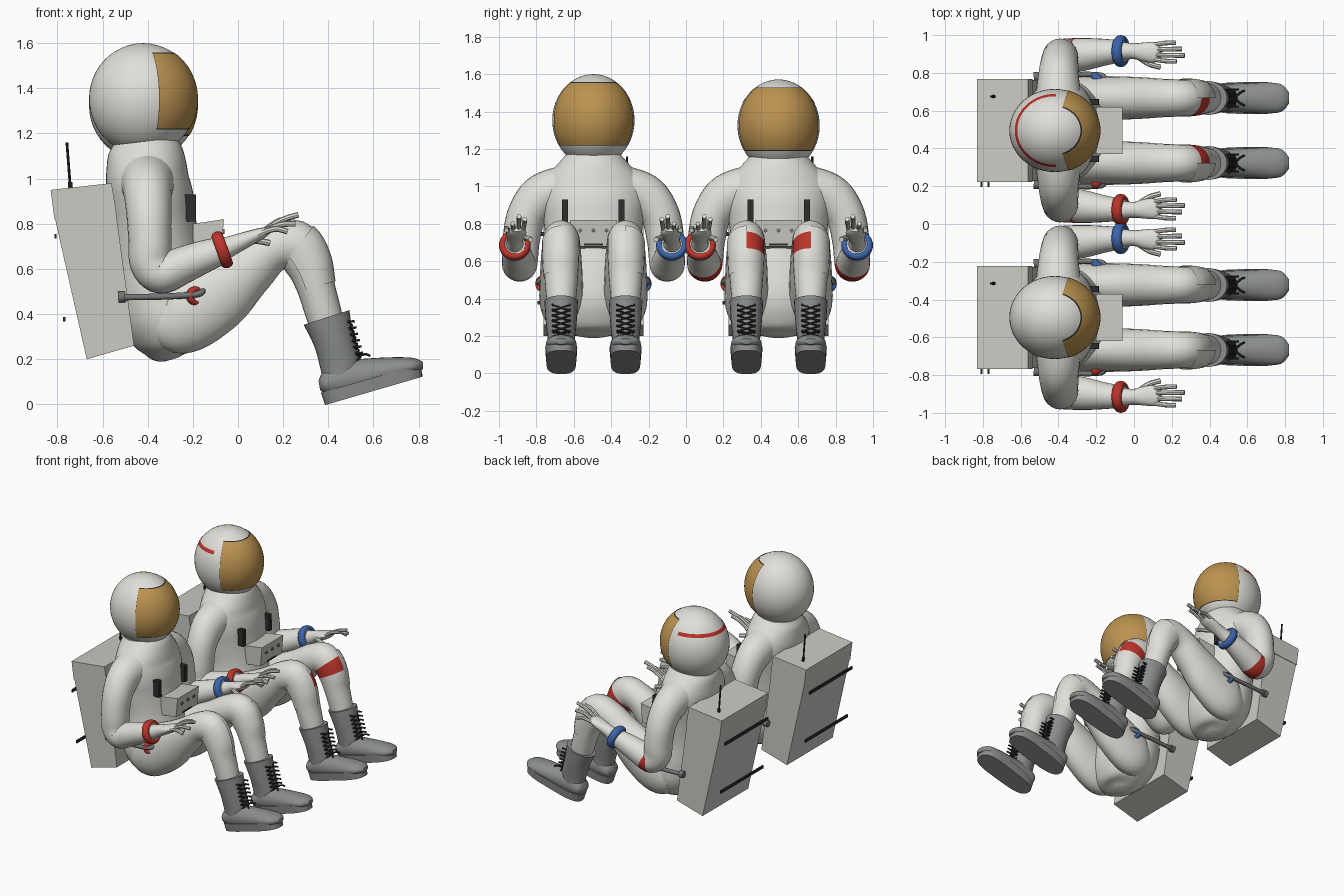
import bpy, bmesh
from math import sin, cos, pi, radians, sqrt
from mathutils import Vector

if "Cube" in bpy.data.objects:
    bpy.data.objects.remove(bpy.data.objects["Cube"])


def material(name, r, g, b):
    m = bpy.data.materials.new(name)
    m.use_nodes = True
    m.diffuse_color = (r, g, b, 1)
    m.node_tree.nodes["Principled BSDF"].inputs["Base Color"].default_value = (r, g, b, 1)
    return m


SUIT = material("suit white", .75, .74, .69)
PACK = material("pack grey", .6, .59, .55)
GOLD = material("visor gold", .5, .29, .08)
RED = material("red", .5, .035, .025)
BLUE = material("blue", .045, .13, .4)
BOOT = material("boot grey", .26, .27, .27)
TUBE = material("tube grey", .17, .18, .18)
DARK = material("dark trim", .025, .027, .027)

base = Vector((0, 0, 0))  # place of the figure being built


def finish(name, bm, mats, angle=40):
    bmesh.ops.recalc_face_normals(bm, faces=bm.faces)
    me = bpy.data.meshes.new(name)
    bm.to_mesh(me)
    bm.free()
    for m in mats:
        me.materials.append(m)
    ob = bpy.data.objects.new(name, me)
    bpy.context.scene.collection.objects.link(ob)
    ob.location = base
    bpy.ops.object.select_all(action='DESELECT')
    ob.select_set(True)
    bpy.context.view_layer.objects.active = ob
    bpy.ops.object.shade_smooth_by_angle(angle=radians(angle))
    return ob


def spline(pts, steps):
    """Catmull-Rom curve through tuples of any length, as (t, values)."""
    out = []
    for i in range(len(pts) - 1):
        a, b, c, d = (pts[max(0, min(len(pts) - 1, i + k))] for k in (-1, 0, 1, 2))
        for j in range(steps):
            u = j / steps
            out.append((i + u, [q + .5 * u * (r - p + u * (2 * p - 5 * q + 4 * r - s + u * (3 * (q - r) + s - p)))
                                for p, q, r, s in zip(a, b, c, d)]))
    return out + [(len(pts) - 1, list(pts[-1]))]


def loft(name, pts, mats, n=24, steps=6, rule=None, keep=None, grow=0):
    """Elliptical rings (x, y, z, sideways radius, other radius) along a smooth path."""
    rings = spline(pts, steps)
    bm = bmesh.new()
    loops = []
    for i, (t, v) in enumerate(rings):
        before, after = rings[max(i - 1, 0)][1], rings[min(i + 1, len(rings) - 1)][1]
        tan = (Vector(after[:3]) - Vector(before[:3])).normalized()
        side = Vector((0, 1, 0))
        side = (side - tan * side.dot(tan)).normalized()
        up = tan.cross(side)
        loops.append([bm.verts.new(Vector(v[:3]) + side * cos(2 * pi * k / n) * (v[3] + grow)
                                   + up * sin(2 * pi * k / n) * (v[4] + grow)) for k in range(n)])
    for i in range(len(loops) - 1):
        for k in range(n):
            ang = 2 * pi * (k + .5) / n
            if keep and not keep(rings[i][0], cos(ang), sin(ang)):
                continue
            f = bm.faces.new((loops[i][k], loops[i][(k + 1) % n], loops[i + 1][(k + 1) % n], loops[i + 1][k]))
            if rule and rule(rings[i][0], cos(ang), sin(ang)):
                f.material_index = 1
    if keep:
        bmesh.ops.delete(bm, geom=[v for v in bm.verts if not v.link_faces], context='VERTS')
    else:
        bm.faces.new(loops[0])
        bm.faces.new(loops[-1])
    return finish(name, bm, mats)


def rod(name, pts, r, mat, n=8, steps=4):
    return loft(name, [(*p, r, r) for p in pts], [mat], n, steps)


def prism(name, profile, y0, y1, mat):
    """Side profile (x, z) pulled from y0 to y1."""
    bm = bmesh.new()
    a, b = ([bm.verts.new((x, y, z)) for x, z in profile] for y in (y0, y1))
    bm.faces.new(a)
    bm.faces.new(b)
    for i in range(len(a)):
        j = (i + 1) % len(a)
        bm.faces.new((a[i], a[j], b[j], b[i]))
    return finish(name, bm, [mat], 30)


def ring(name, centre, axis, major, wide, deep, mat):
    """Rounded band around an axis."""
    bm = bmesh.new()
    q = Vector(axis).to_track_quat('Z', 'Y')
    n, m = 32, 10
    grid = [[bm.verts.new(Vector(centre) + q @ Vector((
        (major + deep * cos(2 * pi * j / m)) * cos(2 * pi * i / n),
        (major + deep * cos(2 * pi * j / m)) * sin(2 * pi * i / n),
        wide * sin(2 * pi * j / m)))) for j in range(m)] for i in range(n)]
    for i in range(n):
        for j in range(m):
            i2, j2 = (i + 1) % n, (j + 1) % m
            bm.faces.new((grid[i][j], grid[i2][j], grid[i2][j2], grid[i][j2]))
    return finish(name, bm, [mat], 60)


def globe(name, cz, mat, scale=1, az=(-180, 180), lat=(-90, 90)):
    """Helmet ellipsoid, or a patch of it between azimuths and latitudes."""
    bm = bmesh.new()
    n, m = 48, 24
    grid = [[bm.verts.new((-.42 + .24 * scale * cos(b) * cos(a), .22 * scale * cos(b) * sin(a),
                           cz + .247 * scale * sin(b)))
             for a in (radians(az[0] + (az[1] - az[0]) * i / n) for i in range(n + 1))]
            for b in (radians(lat[0] + (lat[1] - lat[0]) * j / m) for j in range(m + 1))]
    for j in range(m):
        for i in range(n):
            bm.faces.new((grid[j][i], grid[j][i + 1], grid[j + 1][i + 1], grid[j + 1][i]))
    bmesh.ops.remove_doubles(bm, verts=bm.verts, dist=1e-5)
    return finish(name, bm, [mat], 60)


def arm(side, s, striped, colour):
    path = [(-.40, .12, 1.0, .12, .13), (-.40, .27, .95, .12, .11), (-.395, .355, .85, .105, .1),
            (-.39, .385, .72, .1, .095), (-.385, .39, .63, .095, .095), (-.34, .395, .58, .093, .09),
            (-.25, .405, .615, .085, .083), (-.15, .415, .655, .07, .072), (-.05, .42, .69, .055, .058)]
    loft(side + "_arm", [(x, s * y, z, a, b) for x, y, z, a, b in path], [SUIT, RED],
         rule=(lambda t, c, u: 5 <= t < 5.5) if striped else None)
    ring(side + "_wrist_ring", (-.07, s * .42, .685), (1, 0, .36), .066, .027, .019, colour)
    # glove with four fingers and a thumb
    palm = [(-.07, .42, .685, .05, .05), (.0, .42, .715, .042, .04), (.06, .415, .74, .052, .032),
            (.11, .413, .76, .053, .024), (.14, .413, .77, .03, .012)]
    loft(side + "_glove", [(x, s * y, z, a, b) for x, y, z, a, b in palm], [SUIT], 16)
    for name, d, x, z in (("little", .04, .22, .765), ("ring", .014, .255, .80),
                          ("middle", -.012, .268, .84), ("index", -.036, .225, .825)):
        tip = (x, s * (.413 + d * 1.3), z)
        mid = ((.11 + x) / 2, s * (.413 + d * 1.25), (.765 + z) / 2 + .012)
        rod(f"{side}_{name}_finger", [(.1, s * (.413 + d), .757), mid, tip], .0125, SUIT)
    rod(side + "_thumb", [(.02, s * .39, .725), (.08, s * .352, .725), (.14, s * .335, .715)], .014, SUIT)


def leg(side, s, striped):
    y = s * .172
    path = [(-.36, .38, .08, .11), (-.26, .39, .115, .17), (-.1, .485, .115, .165), (.04, .595, .11, .125),
            (.15, .685, .102, .102), (.25, .705, .098, .112), (.31, .625, .096, .103),
            (.345, .52, .09, .085), (.38, .40, .08, .08), (.41, .3, .07, .07)]
    path = [(x, y, z, a, b) for x, z, a, b in path]
    loft(side + "_leg", path, [SUIT, RED],
         rule=(lambda t, c, u: 5.3 < t < 6 and c * s < .1) if striped else None)
    loft(side + "_knee_pocket", path, [SUIT], grow=.006,
         keep=lambda t, c, u: 5.1 < t < 7 and c * s > .1 and u > -.4)
    # boot: shaft, foot and sole
    loft(side + "_boot_shaft", [(.392, y, .385, .09, .106), (.425, y, .28, .083, .09),
                                (.45, y, .18, .073, .088), (.46, y, .09, .07, .08)], [BOOT])
    foot = [(.36, .085, .03, .02), (.385, .09, .066, .05), (.46, .11, .074, .08), (.58, .13, .078, .074),
            (.7, .155, .082, .055), (.78, .17, .072, .036), (.82, .172, .03, .016)]
    loft(side + "_boot_foot", [(x, y, z, a, b) for x, z, a, b in foot], [BOOT])
    bm = bmesh.new()
    low, high = [], []
    for k in range(40):
        a = 2 * pi * k / 40
        c, d = cos(a), sin(a)
        u = .225 * (abs(c) ** .55) * (1 if c > 0 else -1)
        w = (.08 + .02 * u) * (abs(d) ** .75) * (1 if d > 0 else -1)
        low.append(bm.verts.new((.602 + u * .96, y + w, .06 + u * .28)))
        high.append(bm.verts.new((.588 + u * .98, y + w * 1.06, .115 + u * .28)))
    bm.faces.new(low)
    bm.faces.new(high)
    for k in range(40):
        j = (k + 1) % 40
        bm.faces.new((low[k], low[j], high[j], high[k]))
    finish(side + "_boot_sole", bm, [BOOT])
    # crossed laces and bow
    for i in range(6):
        x, z = .497 + .0075 * i, .365 - .028 * i
        for k in (-1, 1):
            rod(f"{side}_lace", [(x - .012, y - k * .045, z), (x + .008, y, z - .014),
                                 (x - .005, y + k * .045, z - .028)], .005, DARK, 6)
            rod(f"{side}_lace_hook", [(x - .012, y + k * .045, z), (x + .02, y + k * .045, z + .004)], .006, DARK, 6, 1)
    for k in (-1, 1):
        rod(side + "_bow", [(.53, y, .215), (.565, y + k * .03, .222), (.585, y + k * .04, .215)], .006, DARK, 6)


def astronaut(y, striped):
    base.y = y
    cz = 1.325 if striped else 1.353
    # helmet and visor
    globe("helmet", cz, SUIT)
    globe("visor_frame", cz, DARK, 1.005, (-73, 73), (-33, 55.5))
    globe("visor", cz, GOLD, 1.011, (-72.5, 72.5), (-31.5, 53.5))
    if striped:
        globe("helmet_stripe", cz, RED, 1.006, (88, 272), (29, 35))
    # torso rings from neck to seat: (z, x, depth, width)
    torso = [(1.165, -.415, .14, .15), (1.12, -.41, .165, .19), (1.05, -.405, .178, .25),
             (.98, -.4, .185, .28), (.9, -.385, .19, .28), (.8, -.375, .19, .265), (.65, -.36, .2, .25),
             (.5, -.34, .21, .26), (.37, -.315, .2, .26), (.27, -.30, .155, .215), (.22, -.295, .1, .14),
             (.2, -.29, .03, .04)]
    loft("torso", [(x, 0, z, w, d) for z, x, d, w in torso], [SUIT], 40)
    for side, s, colour in (("left", 1, BLUE), ("right", -1, RED)):
        arm(side, s, striped, colour)
        leg(side, s, striped)
        ring(side + "_hose_port", (-.19, s * .275, .48), (.6, s * .8, 0), .03, .02, .013, colour)
        rod(side + "_hose_core", [(-.21, s * .25, .48), (-.185, s * .28, .48)], .025, TUBE, 16, 1)
        rod(side + "_hand_rail", [(-.53, s * .285, .475), (-.35, s * .295, .477), (-.19, s * .295, .487),
                                  (-.15, s * .27, .505), (-.1, s * .19, .55)], .014, TUBE, 12)
        rod(side + "_rail_mount", [(-.53, s * .285, .475), (-.5, s * .286, .476)], .024, TUBE, 12, 1)
        strap = sorted((s * .135, s * .167))
        prism(side + "_chest_strap", [(-.24, .81), (-.185, .81), (-.187, .93), (-.24, .93)], *strap, DARK)
    # chest control box
    prism("chest_box", [(-.2, .665), (-.075, .68), (-.062, .82), (-.2, .80)], -.125, .125, PACK)
    for by in (-.07, 0, .07):
        rod("box_button", [(-.08, by, .765), (-.06, by, .765)], .011, TUBE, 12, 1)
    prism("box_slot", [(-.08, .684), (-.07, .684), (-.069, .694), (-.08, .694)], -.05, .05, DARK)
    # backpack with lid, bars and antenna
    prism("backpack", [(-.81, .82), (-.54, .845), (-.46, .26), (-.67, .2)], -.268, .268, PACK)
    prism("backpack_lid", [(-.83, .95), (-.56, .98), (-.538, .843), (-.813, .818)], -.272, .272, PACK)
    for x, z in ((-.808, .745), (-.77, .378)):
        prism("pack_bar", [(x - .005, z - .01), (x + .005, z - .01), (x + .005, z + .01), (x - .005, z + .01)],
              -.3, .2, DARK)
    rod("antenna", [(-.742, .18, .95), (-.758, .18, 1.16)], .006, DARK, 8, 1)
    rod("antenna_foot", [(-.741, .18, .95), (-.744, .18, .985)], .01, DARK, 8, 1)


astronaut(-.495, False)
astronaut(.495, True)
